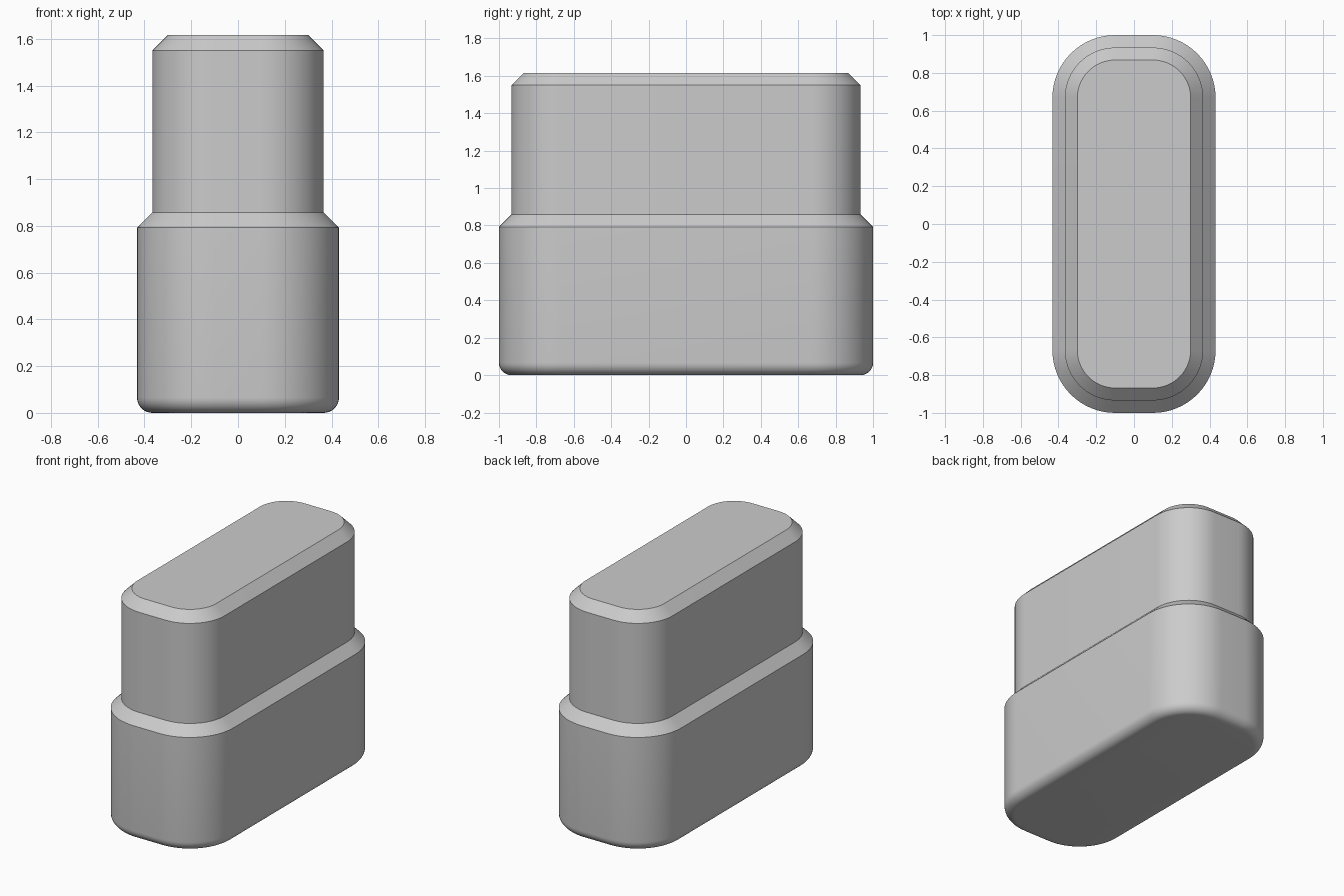
import bpy
import bmesh
from math import sin, cos, pi, radians

cube = bpy.data.objects.get("Cube")
if cube:
    bpy.data.objects.remove(cube, do_unlink=True)

# Material
grey = bpy.data.materials.new("light grey")
grey.use_nodes = True
colour = (0.6, 0.6, 0.6, 1)
grey.diffuse_color = colour
grey.node_tree.nodes["Principled BSDF"].inputs["Base Color"].default_value = colour

# Corner centres shared by every level, so all insets stay concentric
CENTRE_X, CENTRE_Y = 0.1, 0.668
RADIUS, STEP = 0.332, 0.066
CORNER_STEPS, FILLET_STEPS = 16, 8


def outline(bm, radius, z):
    """One rounded rectangle ring of vertices."""
    ring = []
    for corner, (sx, sy) in enumerate([(1, 1), (-1, 1), (-1, -1), (1, -1)]):
        for i in range(CORNER_STEPS + 1):
            a = (corner + i / CORNER_STEPS) * pi / 2
            ring.append(bm.verts.new((sx * CENTRE_X + radius * cos(a),
                                      sy * CENTRE_Y + radius * sin(a), z)))
    return ring


# Profile of (radius, height): rounded base, then two chamfered tiers
profile = []
for i in range(FILLET_STEPS + 1):
    a = i / FILLET_STEPS * pi / 2
    profile.append((RADIUS - STEP * (1 - sin(a)), STEP * (1 - cos(a))))
profile += [(RADIUS, 0.792), (RADIUS - STEP, 0.858),
            (RADIUS - STEP, 1.55), (RADIUS - 2 * STEP, 1.616)]

# Stepped body
bm = bmesh.new()
rings = [outline(bm, r, z) for r, z in profile]
for low, high in zip(rings, rings[1:]):
    for i in range(len(low)):
        j = (i + 1) % len(low)
        bm.faces.new((low[i], low[j], high[j], high[i]))
bm.faces.new(rings[0][::-1])
bm.faces.new(rings[-1])

mesh = bpy.data.meshes.new("stepped_body")
bm.to_mesh(mesh)
bm.free()
mesh.materials.append(grey)
body = bpy.data.objects.new("stepped_body", mesh)
bpy.context.collection.objects.link(body)

bpy.ops.object.select_all(action='DESELECT')
body.select_set(True)
bpy.context.view_layer.objects.active = body
bpy.ops.object.shade_smooth_by_angle(angle=radians(30))
